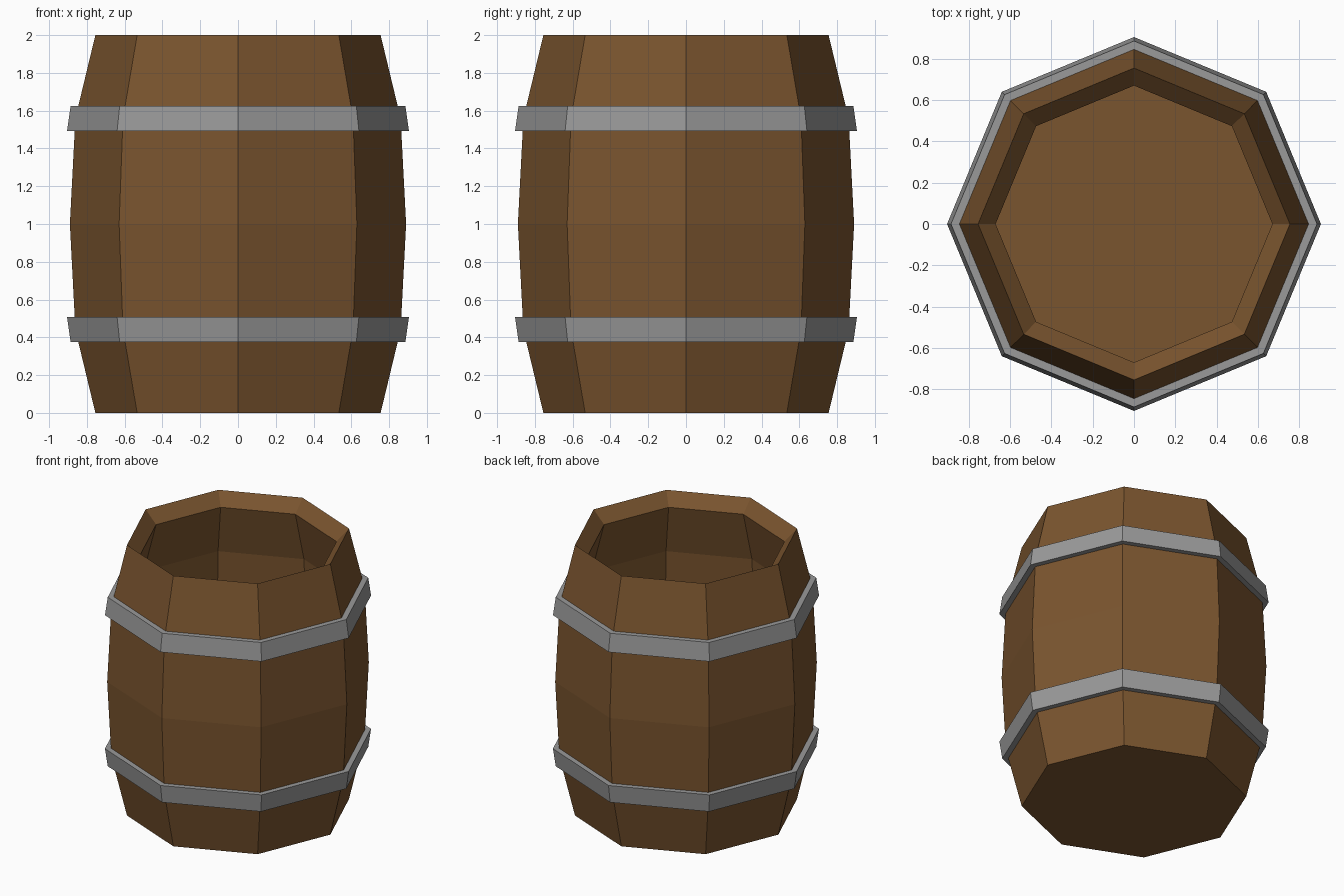
import bpy, math

if "Cube" in bpy.data.objects:
    bpy.data.objects.remove(bpy.data.objects["Cube"])

SIDES = 8

def material(name, rgb):
    m = bpy.data.materials.new(name)
    m.diffuse_color = (*rgb, 1.0)
    m.use_nodes = True
    m.node_tree.nodes["Principled BSDF"].inputs["Base Color"].default_value = m.diffuse_color
    return m

wood = material("brown wood", (0.195, 0.09, 0.028))
metal = material("grey metal", (0.32, 0.32, 0.32))

def lathe(name, profile, mat, closed):
    """Spin an (r, z) profile into an octagon; open profiles get end caps."""
    verts = [(r * math.cos(math.tau * s / SIDES), r * math.sin(math.tau * s / SIDES), z)
             for r, z in profile for s in range(SIDES)]
    n = len(profile)
    faces = []
    for i in range(n if closed else n - 1):
        j = (i + 1) % n
        for s in range(SIDES):
            t = (s + 1) % SIDES
            faces.append((i * SIDES + s, i * SIDES + t, j * SIDES + t, j * SIDES + s))
    if not closed:
        faces.append(tuple(reversed(range(SIDES))))
        faces.append(tuple((n - 1) * SIDES + s for s in range(SIDES)))
    me = bpy.data.meshes.new(name)
    me.from_pydata(verts, [], faces)
    me.materials.append(mat)
    ob = bpy.data.objects.new(name, me)
    bpy.context.collection.objects.link(ob)
    return ob

# Barrel body: outer staves, sloped rim, inner wall down to the floor
lathe("barrel_body", [(0.755, 0), (0.861, 0.44), (0.89, 1), (0.861, 1.56), (0.755, 2),
                      (0.67, 1.91), (0.77, 1.54), (0.80, 1), (0.77, 0.46), (0.67, 0.09)],
      wood, False)

# Metal hoops, mirrored about mid height
lower = [(0.83, 0.375), (0.886, 0.375), (0.905, 0.507), (0.84, 0.507)]
lathe("lower_hoop", lower, metal, True)
lathe("upper_hoop", [(r, 2 - z) for r, z in reversed(lower)], metal, True)
